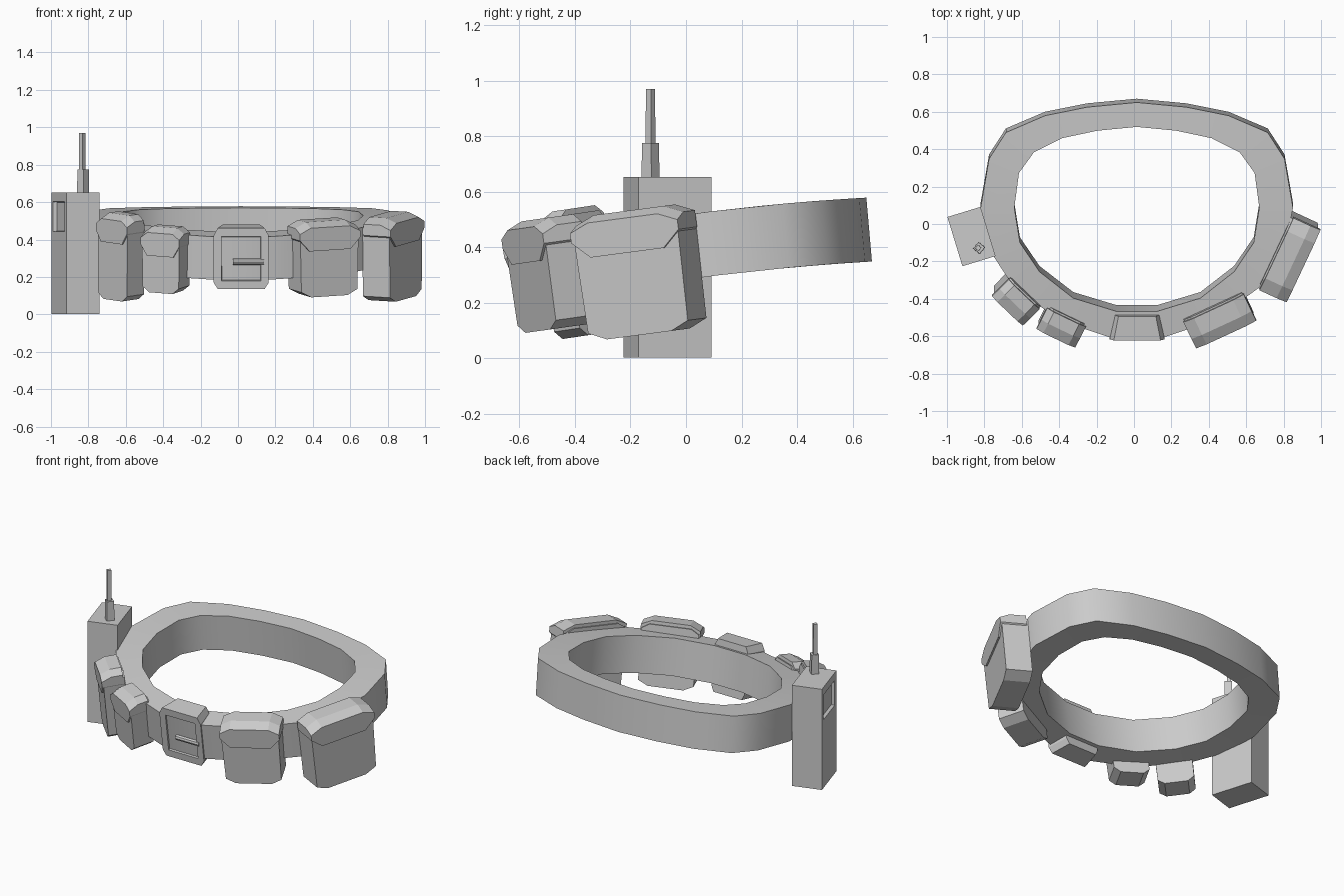
import bpy, bmesh
from math import radians
from mathutils import Matrix, Vector

if "Cube" in bpy.data.objects:
    bpy.data.objects.remove(bpy.data.objects["Cube"])


def make(name, bm, matrix=None):
    bmesh.ops.recalc_face_normals(bm, faces=bm.faces)
    if matrix:
        bm.transform(matrix)
    me = bpy.data.meshes.new(name)
    bm.to_mesh(me)
    bm.free()
    ob = bpy.data.objects.new(name, me)
    bpy.context.collection.objects.link(ob)
    return ob


def place(loc, yaw=0, tilt=0):
    return (Matrix.Translation(loc) @ Matrix.Rotation(radians(tilt), 4, 'X')
            @ Matrix.Rotation(radians(yaw), 4, 'Z'))


def loft(rings, closed=False):
    """Skin matching rings of points; cap the ends or join last to first."""
    bm = bmesh.new()
    vs = [[bm.verts.new(p) for p in r] for r in rings]
    n = len(rings[0])
    for i in range(len(vs) if closed else len(vs) - 1):
        a, b = vs[i], vs[(i + 1) % len(vs)]
        for j in range(n):
            bm.faces.new((a[j], a[(j + 1) % n], b[(j + 1) % n], b[j]))
    if not closed:
        bm.faces.new(vs[0])
        bm.faces.new(vs[-1])
    return bm


def box(sx, sy, sz):
    bm = bmesh.new()
    bmesh.ops.create_cube(bm, size=1, matrix=Matrix.Diagonal((sx, sy, sz, 1)))
    return bm


def recess(bm, normal, center, size, depth):
    """Sink a rectangular window into the face pointing along normal."""
    bm.normal_update()
    n = Vector(normal)
    f = max(bm.faces, key=lambda f: f.normal.dot(n) * f.calc_area() if f.normal.dot(n) > .9 else -1)
    bmesh.ops.inset_individual(bm, faces=[f], thickness=.01)
    mid = f.calc_center_median()
    side = Vector((0, 0, 1)).cross(n)
    if len(f.verts) == 4:
        for v in f.verts:
            d = v.co - mid
            v.co = (mid + Vector((0, 0, center + (size[1] if d.z > 0 else -size[1]) / 2))
                    + side * (size[0] if d.dot(side) > 0 else -size[0]) / 2)
    bmesh.ops.inset_individual(bm, faces=[f], thickness=.004, depth=-depth)


# Belt: half outline (outer x, y, inner x, y), mirrored, dipping to the front
half = [(0, .66, 0, .53), (.265, .635, .21, .51), (.49, .59, .40, .47), (.70, .50, .55, .395),
        (.79, .36, .63, .285), (.835, .1, .655, .1), (.79, -.12, .625, -.085),
        (.66, -.32, .52, -.24), (.41, -.5, .34, -.38), (.14, -.59, .11, -.45)]
outline = half + [(-a, b, -c, d) for a, b, c, d in half[:0:-1]]


def belt_point(x, y, s):
    lean = .014 - .006 * y
    return (x + .015, y - s * lean, .4 + .135 * y - .06 * y * y + s * .115)


belt = make("belt", loft([[belt_point(ox, oy, -1), belt_point(ox, oy, 1),
                           belt_point(ix, iy, 1), belt_point(ix, iy, -1)]
                          for ox, oy, ix, iy in outline], closed=True))


# Pouches: tapered body with cut corners and a flap folded over the front
def pouch(name, loc, yaw, w, d, h, tilt):
    w, d, t = w / 2, d / 2, h / 2
    m = place(loc, yaw, tilt)

    def body(y, k):
        return [(-.93 * w, y, -t + .03), (-.6 * w, y, -t), (.6 * w, y, -t), (.93 * w, y, -t + .03),
                (.97 * w, y, t - .05), (.7 * w, y, t - k), (-.7 * w, y, t - k), (-.97 * w, y, t - .05)]

    def flap(y, k):
        return [(-w, y, t - .09), (-.68 * w, y, t - .15), (.68 * w, y, t - .15), (w, y, t - .09),
                (w, y, t - .03 - k), (.65 * w, y, t - k), (-.65 * w, y, t - k), (-w, y, t - .03 - k)]

    make(name, loft([body(-d, .03), body(d, .02)]), m)
    make(name + "_flap", loft([flap(-d - .01, .025), flap(-d + .05, 0), flap(d - .01, 0)]), m)


pouch("pouch_large", (.825, -.165, .31), 65, .43, .16, .45, 7.5)
pouch("pouch_medium", (.455, -.49, .305), 25, .355, .16, .40, 8)
pouch("pouch_small", (-.385, -.525, .295), -26, .23, .13, .35, 9)
pouch("pouch_tall", (-.625, -.385, .31), -44, .23, .13, .46, 8.5)

# Buckle with cut corners, sunken plate and prong
buckle_tf = place((.017, -.53, .308), 0, 8)


def plate(y, s):
    return [(x * s, y, z) for x, z in [(-.125, -.165), (.125, -.165), (.147, -.13), (.147, .125),
                                       (.125, .165), (-.125, .165), (-.147, .125), (-.147, -.13)]]


bm = loft([plate(-.07, 1), plate(.06, .8)])
bm.normal_update()
front = min(bm.faces, key=lambda f: f.calc_center_median().y)
bmesh.ops.inset_individual(bm, faces=[front], thickness=.002)
corners = [(-.105, -.12), (.105, -.12), (.105, -.12), (.105, -.12),
           (.105, .12), (-.105, .12), (-.105, .12), (-.105, .12)]
for v in front.verts:
    v.co = ((.105 if v.co.x > 0 else -.105), -.07, (.12 if v.co.z > 0 else -.12))
bmesh.ops.remove_doubles(bm, verts=bm.verts, dist=1e-4)
front = min((f for f in bm.faces if len(f.verts) == 4),
            key=lambda f: f.calc_center_median().y * 10 + abs(f.calc_center_median().x) + abs(f.calc_center_median().z))
bmesh.ops.inset_individual(bm, faces=[front], thickness=.004, depth=-.025)
make("buckle", bm, buckle_tf)

bm = bmesh.new()
bmesh.ops.create_cone(bm, cap_ends=True, segments=8, radius1=.017, radius2=.017, depth=.165,
                      matrix=Matrix.Translation((.04, -.062, -.018)) @ Matrix.Rotation(radians(90), 4, 'Y'))
make("buckle_prong", bm, buckle_tf)

# Radio with a sunken screen on its outer side
bm = box(.185, .275, .65)
recess(bm, (-1, 0, 0), .195, (.21, .16), .02)
make("radio", bm, place((-.869, -.067, .327), 17))

# Antenna: square base and thin square rod
for name, r, z0, z1, x in (("antenna_base", .033, .64, .775, -.828), ("antenna_rod", .018, .76, .97, -.833)):
    bm = bmesh.new()
    bmesh.ops.create_cone(bm, cap_ends=True, segments=4, radius1=r, radius2=r * .92, depth=z1 - z0)
    make(name, bm, place((x, -.128, (z0 + z1) / 2), 5))

# Soft shading along the belt strap
bpy.ops.object.select_all(action='DESELECT')
belt.select_set(True)
bpy.context.view_layer.objects.active = belt
bpy.ops.object.shade_smooth_by_angle(angle=radians(40))
